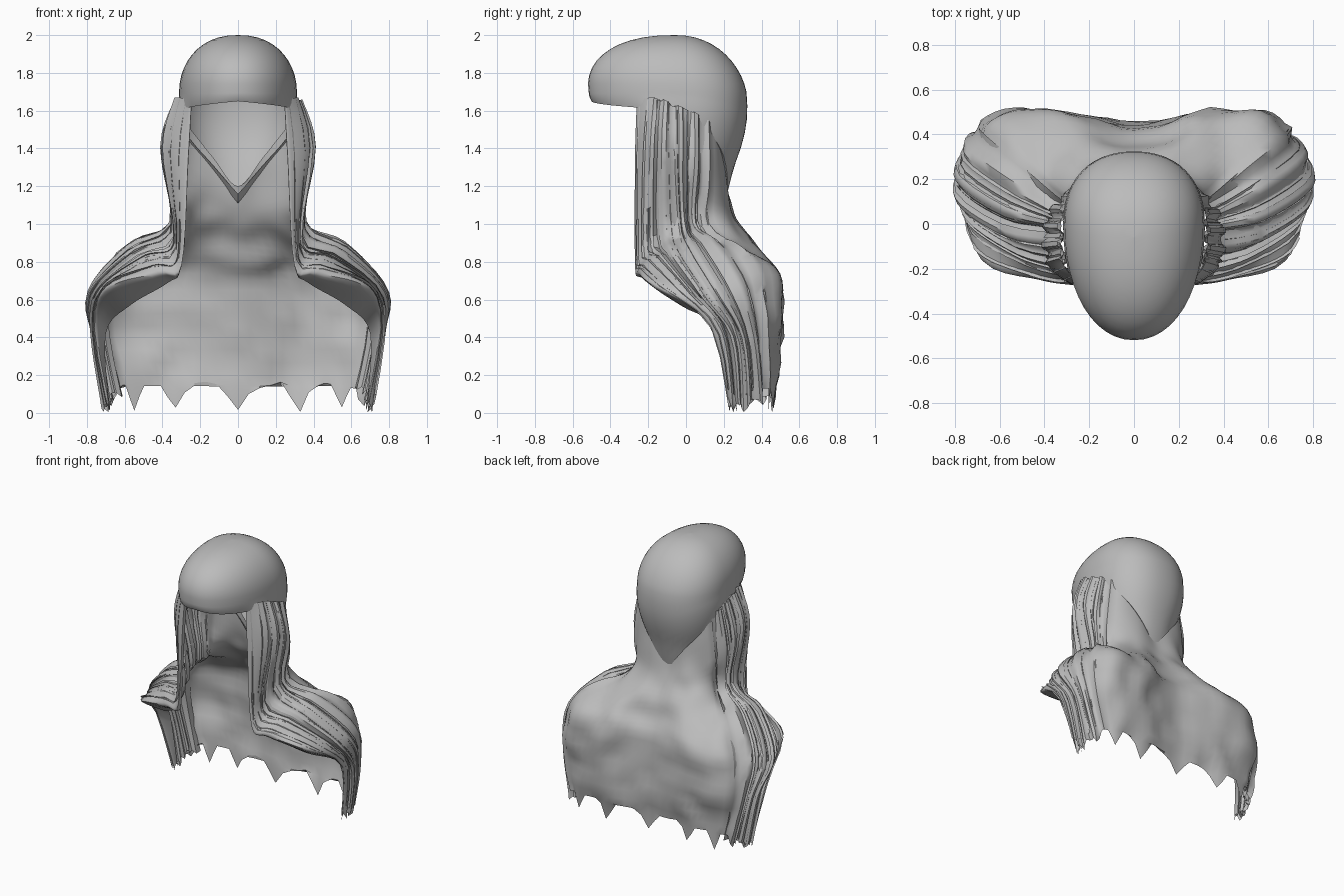
import bpy, math, random
from mathutils import Vector, noise

random.seed(4)
if "Cube" in bpy.data.objects:
    bpy.data.objects.remove(bpy.data.objects["Cube"])

hair = bpy.data.materials.new("hair_grey")
hair.use_nodes = True
GREY = (0.5, 0.5, 0.5, 1)
hair.diffuse_color = GREY
hair.node_tree.nodes["Principled BSDF"].inputs["Base Color"].default_value = GREY


def grid_object(name, rows, closed=False, angle=40):
    """Skin equal-length rows of points into one sheet."""
    n = len(rows[0])
    verts = [p for row in rows for p in row]
    faces = []
    for i in range(len(rows) - (0 if closed else 1)):
        a, b = i * n, (i + 1) % len(rows) * n
        faces += [(a + j, a + j + 1, b + j + 1, b + j) for j in range(n - 1)]
    mesh = bpy.data.meshes.new(name)
    mesh.from_pydata(verts, [], faces)
    mesh.materials.append(hair)
    obj = bpy.data.objects.new(name, mesh)
    bpy.context.collection.objects.link(obj)
    bpy.ops.object.select_all(action='DESELECT')
    obj.select_set(True)
    bpy.context.view_layer.objects.active = obj
    bpy.ops.object.shade_smooth_by_angle(angle=math.radians(angle))


def spline(points, t):
    """Catmull-Rom through a list of values, t counted in points."""
    last = len(points) - 1
    i = min(int(t), last - 1)
    f = t - i
    p0, p1, p2, p3 = (points[max(0, min(last, i + k))] for k in (-1, 0, 1, 2))
    return 0.5 * (2 * p1 + (p2 - p0) * f + (2 * p0 - 5 * p1 + 4 * p2 - p3) * f ** 2
                  + (3 * p1 - p0 - 3 * p2 + p3) * f ** 3)


def mirrored(p, side):
    return Vector((p.x * side, p.y, p.z))


# Cap: domed shell, brim at the front, running down to a point at the nape
BACK = [0.315, 0.32, 0.31, 0.285, 0.25, 0.225, 0.2]   # nape depth going down


def cap_point(phi, z, scale):
    s, c = math.sin(phi), math.cos(phi)
    power = 0.9 if c > 0 else 0.95
    x = math.copysign(abs(s) ** power, s) * 0.312
    y = math.copysign(abs(c) ** power, c) * (0.32 if c > 0 else 0.515)
    return Vector((x * scale, y * scale - 0.2 * max(0, z - 1.7), z))


cap_rows = []
SEGMENTS = 48
for i in range(SEGMENTS):
    phi = 2 * math.pi * i / SEGMENTS
    from_back = min(phi, 2 * math.pi - phi) / (math.pi / 2)
    edge = 1.11 + 0.49 * from_back if from_back < 1 else 1.6 + 0.05 * (from_back - 1)
    column = []
    for k in range(12):
        a = math.pi / 2 * (1 - k / 11)
        column.append(cap_point(phi, 1.7 + 0.3 * math.sin(a), max(0, math.cos(a)) ** 0.88))
    for k in range(1, 9):
        z = 1.7 + (edge - 1.7) * k / 8
        scale = spline(BACK, min(6, (1.7 - z) * 10)) / BACK[0]
        if from_back > 1.3:
            scale = 1 - 0.03 * (k / 8) ** 2
        column.append(cap_point(phi, z, scale))
    # Narrow lip turned in under the nape
    tuck = 0.05 * max(0, 1 - from_back)
    column.append(column[-1] + Vector((0, -tuck, tuck)))
    cap_rows.append(column)
grid_object("hair_cap", cap_rows, closed=True, angle=60)

# Guide locks for one side, from the back centre round to the front edge
GUIDES = [[Vector(p) for p in lock] for lock in (
    [(0, .2, 1.2), (0, .22, 1.1), (0, .27, 1), (0, .34, .85), (0, .42, .7), (0, .45, .4), (0, .45, .1)],
    [(.13, .2, 1.35), (.16, .22, 1.15), (.2, .27, 1), (.28, .4, .83), (.33, .5, .7), (.35, .5, .4), (.33, .47, .1)],
    [(.25, .16, 1.5), (.28, .17, 1.2), (.32, .18, 1), (.48, .36, .85), (.6, .48, .68), (.61, .48, .4), (.55, .46, .1)],
    [(.32, .06, 1.58), (.37, .06, 1.3), (.35, .05, 1), (.55, .16, .9), (.74, .3, .68), (.73, .37, .4), (.66, .4, .07)],
    [(.33, -.06, 1.63), (.4, -.06, 1.4), (.35, -.04, 1), (.58, 0, .86), (.79, .14, .63), (.76, .28, .4), (.7, .31, .03)],
    [(.32, -.17, 1.67), (.38, -.19, 1.4), (.33, -.2, .9), (.5, -.15, .82), (.73, 0, .65), (.77, .19, .43), (.71, .25, .03)],
    [(.25, -.26, 1.65), (.27, -.27, 1.35), (.3, -.27, .79), (.42, -.25, .74), (.67, -.17, .67), (.75, .12, .47), (.68, .23, .03)],
)]
# The front edge folds back on itself, most of all under the shoulder
fold = []
for k, p in enumerate(GUIDES[-1]):
    s = max(0, 1 - abs(k - 4) / 2) * 0.1
    fold.append(p + Vector((-s, 0.04 + s, -s)))
GUIDES.append(fold)
LAST = len(GUIDES) - 1
# A mirrored lock ahead of the first keeps the back smooth across the centre
LOCKS = [[mirrored(p, -1) for p in GUIDES[1]]] + GUIDES


def lock_point(u, t):
    return spline([spline(lock, t) for lock in LOCKS], u + 1)


def outward(u, t):
    a = lock_point(min(LAST, u + .1), t) - lock_point(u - .1, t)
    b = lock_point(u, min(6, t + .1)) - lock_point(u, max(0, t - .1))
    return b.cross(a).normalized()


# Draped hair: lumpy behind, pleated at the sides, torn along the hem
COLUMNS = 42
STEPS = 30
TEARS = (-.09, 0, .04, .05, .05, -.01)
drape_rows = []
for i in range(-COLUMNS, COLUMNS + 1):
    u = abs(i) * LAST / COLUMNS
    side = -1 if i < 0 else 1
    tear = TEARS[i % len(TEARS)] + random.uniform(-.015, .02)
    if u > 2.7:
        tear *= .35
    column = []
    for k in range(STEPS + 1):
        t = 6 * k / STEPS
        n = outward(u, t)
        p = lock_point(u, t)
        if 2.4 < u < 5:
            p = p + n * (.015 if i % 4 < 2 else -.012)
        p = mirrored(p, side)
        if u < 3:
            p += mirrored(n, side) * noise.noise(p * 6) * .035 * min(1, t / 2)
        if k == STEPS:
            p.z = max(.005, p.z + tear)
        column.append(p)
    drape_rows.append(column)
grid_object("draped_hair", drape_rows, angle=50)


# Loose side locks: folded ribbons lying over the drape
def ribbon(name, side, u, width, lift, start, end):
    rows = []
    for f, bump in ((-1, 0), (-.3, 1), (.4, .8), (1, -.3)):
        v = min(LAST, u + f * width)
        jag = random.uniform(-.15, .1)
        column = []
        for k in range(19):
            t = min(6, start + (end + jag - start) * k / 18)
            p = lock_point(v, t) + outward(v, t) * lift * bump * min(1, .3 + t / 2)
            column.append(mirrored(p, side))
        rows.append(column)
    grid_object(name, rows, angle=30)


for side, label in ((1, "left"), (-1, "right")):
    for n in range(7):
        ribbon(f"{label}_lock_{n + 1}", side, 2.8 + n * .43, random.uniform(.22, .36),
               random.uniform(.015, .035), random.uniform(0, .12), random.uniform(5.8, 6))
    # Short locks that end in points at the shoulder
    for n in range(3):
        ribbon(f"{label}_shoulder_lock_{n + 1}", side, 4.1 + n * .6, .28,
               random.uniform(.03, .045), 1.6, random.uniform(4, 4.4))
